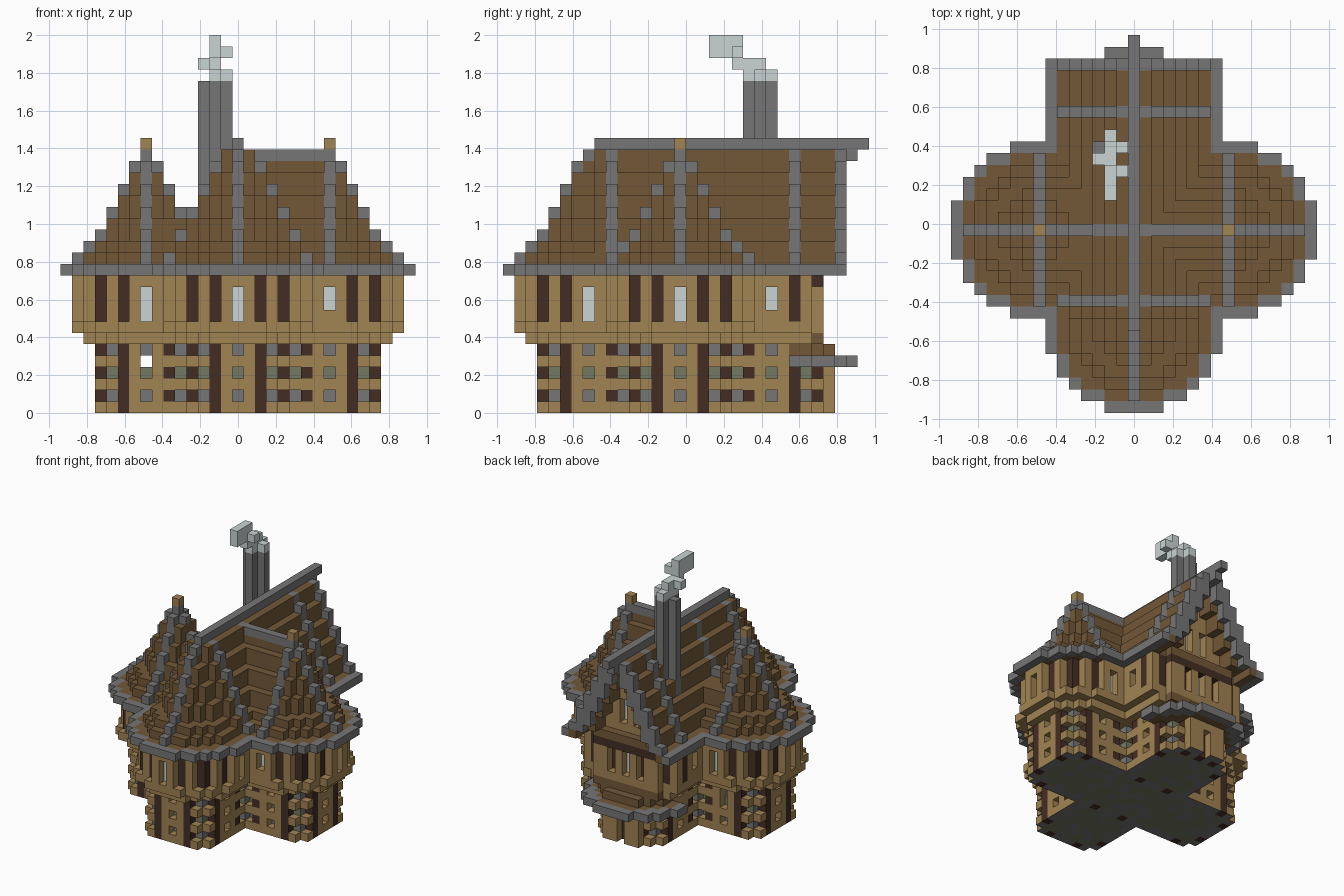
import bpy, bmesh, random
from mathutils import Vector

random.seed(4)
U = 2 / 33  # block size

if "Cube" in bpy.data.objects:
    bpy.data.objects.remove(bpy.data.objects["Cube"], do_unlink=True)


def srgb(*c):
    return tuple(((v / 255 + 0.055) / 1.055) ** 2.4 for v in c) + (1,)


COLOURS = {
    "timber": srgb(161, 131, 83), "shingle": srgb(115, 88, 55), "stone": srgb(118, 118, 118),
    "dark_wood": srgb(68, 45, 36), "glass": srgb(203, 212, 212), "moss": srgb(116, 120, 98),
}
for name, col in COLOURS.items():
    m = bpy.data.materials.new(name)
    m.use_nodes = True
    m.diffuse_color = col
    m.node_tree.nodes["Principled BSDF"].inputs["Base Color"].default_value = col

grid = {}  # block -> (part, colour)


def put(part, colour, x, y, z):
    grid[x, y, z] = (part, colour)


def disc(r, cx, cy):
    """Blocks of a round floor plan."""
    s = range(-r, r + 1)
    return {(cx + a, cy + b) for a in s for b in s if a * a + b * b <= r * r + r}


def rect(x0, x1, y0, y1):
    return {(x, y) for x in range(x0, x1 + 1) for y in range(y0, y1 + 1)}


TOWERS = [(-8, 0), (8, 0), (0, -8)]


def cross(r, back):
    return rect(-r, r, -8, back) | rect(-8, 8, -r, r)


def plan(r, back):
    """Three round towers joined by a cross of two wings."""
    return cross(r, back).union(*(disc(r, *t) for t in TOWERS))


# Ground floor: stone core, timber facets, dark posts, stepped corner blocks
for cx, cy in TOWERS + [(0, 8)]:
    for z in range(6):
        even = z % 2 == 0
        for dx, dy in rect(-4, 4, -4, 4):
            lo, hi = sorted((abs(dx), abs(dy)))
            x, y = cx + dx, cy + dy
            inner_corner = sorted((abs(x), abs(y))) == [4, 6]
            if hi <= 3 and (lo < 3 or z == 0 or not even):
                put("ground_core", "moss" if z == 3 else "stone", x, y, z)
            elif lo == 2 and not (inner_corner and even):
                put("ground_posts", "dark_wood", x, y, z)
            elif lo < 2 and (lo or even):
                put("ground_walls", "timber", x, y, z)
            elif lo > 1 and hi + lo < 8 and even:
                put("corner_blocks", "timber", x, y, z)
for x, y in rect(-4, 4, -4, 4):
    for z in range(6):
        if abs(y) < 4 or abs(x) == 4:
            put("ground_core", "moss" if z == 3 else "stone", x, y, z)
for (x, y, z), (part, colour) in list(grid.items()):
    if z == 0 and part == "ground_core":
        put("ground_floor", random.choice(("moss", "moss", "stone")), x, y, z)

# Open slot through the left tower
for y in range(-4, 5):
    grid.pop((-8, y, 4), None)

# Rear bay with its low round roof
for x in range(-2, 3):
    for z in range(4):
        if x or z > 2:
            put("rear_bay", "timber", x, 13, z)
        else:
            put("rear_door", "dark_wood", x, 12, z)
for x, y in disc(6, 0, 9):
    if y >= 10:
        ring = (x, y) not in disc(5, 0, 9)
        put("bay_eave" if ring else "bay_roof", "stone" if ring else "shingle", x, y, 4)
        if (x, y) in disc(4, 0, 9):
            put("bay_roof", "shingle", x, y, 5)
for x in range(-4, 5):
    put("bay_roof", "shingle", x, 12, 6)

# Jettied upper floor
for z in range(6, 12):
    for x, y in plan(5 if z == 6 else 6, 11):
        put("upper_walls", "timber", x, y, z)

# Dark posts set back between the upper wall panels
POST_AT = {(2, 6): (2, 5), (6, 2): (5, 2), (4, 5): (4, 4), (5, 4): (4, 4)}
for cx, cy in TOWERS:
    for outer, post in POST_AT.items():
        for sx, sy in ((1, 1), (1, -1), (-1, 1), (-1, -1)):
            x, y = cx + outer[0] * sx, cy + outer[1] * sy
            if (x, y) not in cross(6, 11):
                for z in range(8, 12):
                    grid.pop((x, y, z), None)
                    put("upper_posts", "dark_wood", cx + post[0] * sx, cy + post[1] * sy, z)

# Rear wall panel with a top beam and set-back posts
for z in range(7, 12):
    for x in range(-4, 5):
        if z == 11:
            put("rear_beam", "dark_wood", x, 12, z)
        elif z == 7 or abs(x) != 2:
            put("rear_wall", "timber", x, 12, z)
    if z > 7:
        for s in (-1, 1):
            put("upper_posts", "dark_wood", 6 * s, 10, z)
            put("upper_posts", "dark_wood", 2 * s, 11, z)
            put("upper_posts", "dark_wood", 5 * s, 11, z)


def window(part, x, y, dx, dy, z0, z1):
    """A pane set one block behind the wall face."""
    for z in range(z0, z1 + 1):
        grid.pop((x, y, z), None)
        put(part, "glass", x - dx, y - dy, z)


# Upper windows
for s in (-1, 1):
    window("upper_windows", 8 * s, -6, 0, -1, 9 if s > 0 else 8, 10)
    window("upper_windows", 8 * s, 6, 0, 1, 8, 10)
    window("upper_windows", 14 * s, 0, s, 0, 8, 10)
    window("upper_windows", 6 * s, -8, s, 0, 8, 10)
    window("upper_windows", 6 * s, 8, s, 0, 9, 10)
window("upper_windows", 0, -14, 0, -1, 8, 10)
window("upper_windows", 0, 12, 0, 1, 8, 10)

# Eaves and roof base
inner = plan(6, 11)
for x, y in plan(7, 11) - inner:
    put("eaves", "stone", x, y, 12)
for x, y in inner:
    put("roof", "shingle", x, y, 12)
for s in (-1, 1):
    for y in range(12, 15):
        put("eaves", "stone", 7 * s, y, 12)
        put("roof", "shingle", 6 * s, y, 12)
for x in range(-4, 5):
    put("rear_pent_roof", "shingle", x, 12, 12)

RIB = [7, 6, 5, 4, 3, 3, 2, 2, 1, 1, 0]   # rib reach for each course
FILL = [6, 5, 4, 3, 3, 2, 2, 1, 1, 0, 0]  # shingle reach for each course

# Main gabled roof, open under the rear overhang
for z in range(13, 23):
    b = 6 - (z - 11) // 2
    w = 6 - (z - 12) // 2
    for y in range(-7, 14):
        for x in range(-b, b + 1):
            if y < 11 or abs(x) >= b - 1:
                put("roof", "shingle", x, y, z)
            elif y == 11:
                put("gable_wall", "timber", x, y, z)
    # Ribs and gable end
    for s in (-1, 1):
        for y in (-6, 10, 14):
            put("roof_ribs", "stone", s * w, y, z)
        put("gable_edge", "stone", s * max(w - 1, 0), 14, z)
    if z > 16:
        put("wing_ridges", "stone", -b, 0, z)
for s in (-1, 1):
    window("gable_windows", s, 11, 0, 1, 14, 16)

# Side wings: low on the left, tall on the right
for z in range(13, 23):
    b = FILL[z - 12]
    for x in range(-8, 9):
        for y in range(-b, b + 1):
            if (x > 0 or z < 17) and (x, y, z) not in grid:
                put("wing_roof", "shingle", x, y, z)
for x in range(1, 9):
    put("wing_ridges", "stone", x, 0, 22)
    if x > 3:
        put("wing_ridges", "stone", -x, 0, 17)

# Conical tower roofs with ribs
for cx, cy in TOWERS:
    for z in range(13, 23):
        r = RIB[z - 12]
        for x, y in disc(FILL[z - 12], cx, cy):
            if (x, y, z) not in grid:
                put("tower_roofs", "shingle", x, y, z)
        sides = ((r, 0), (-r, 0), (0, r), (0, -r)) if cx else ((0, -r),)
        for dx, dy in sides:
            c = (cx + dx, cy + dy, z)
            if not (dx * cx < 0 and c in grid):
                put("tower_ribs", "stone", *c)
for s in (-1, 1):
    put("finials", "timber", 8 * s, 0, 23)

# Main ridge with its rear tip
for y in range(-7, 17):
    put("main_ridge", "stone", 0, y, 23)
put("main_ridge", "stone", 0, 15, 22)

# Chimney and smoke
for x, y in ((-2, 6), (-2, 7), (-2, 8), (-3, 7), (-1, 7)):
    for z in range(15, 29):
        put("chimney", "stone", x, y, z)
SMOKE = [(29, -2, 6, 8), (29, -1, 7, 7), (30, -2, 5, 7), (30, -3, 6, 6),
         (31, -2, 3, 5), (31, -1, 5, 5), (32, -2, 3, 5)]
for z, x, y0, y1 in SMOKE:
    for y in range(y0, y1 + 1):
        put("smoke", "glass", x, y, z)

# Turn the blocks into one mesh for each part, skipping touching faces
AXES = [Vector(a) for a in ((1, 0, 0), (0, 1, 0), (0, 0, 1))]
for part in sorted({p for p, c in grid.values()}):
    bm = bmesh.new()
    used = []
    for (x, y, z), (p, colour) in grid.items():
        if p != part:
            continue
        for i, axis in enumerate(AXES):
            for s in (-1, 1):
                n = axis * s
                if (x + int(n.x), y + int(n.y), z + int(n.z)) in grid:
                    continue
                u = AXES[(i + 1) % 3] / 2
                v = AXES[(i + 2) % 3] / 2 * s
                mid = Vector((x, y - 0.5, z + 0.5)) + n / 2
                f = bm.faces.new([bm.verts.new((mid + d) * U) for d in (-u - v, u - v, u + v, v - u)])
                base = z == 0 and n.z < 0 and colour == "timber"
                shown = "stone" if base else colour
                if shown not in used:
                    used.append(shown)
                f.material_index = used.index(shown)
    bmesh.ops.remove_doubles(bm, verts=bm.verts, dist=U / 100)
    mesh = bpy.data.meshes.new(part)
    bm.to_mesh(mesh)
    bm.free()
    for name in used:
        mesh.materials.append(bpy.data.materials[name])
    bpy.context.collection.objects.link(bpy.data.objects.new(part, mesh))
